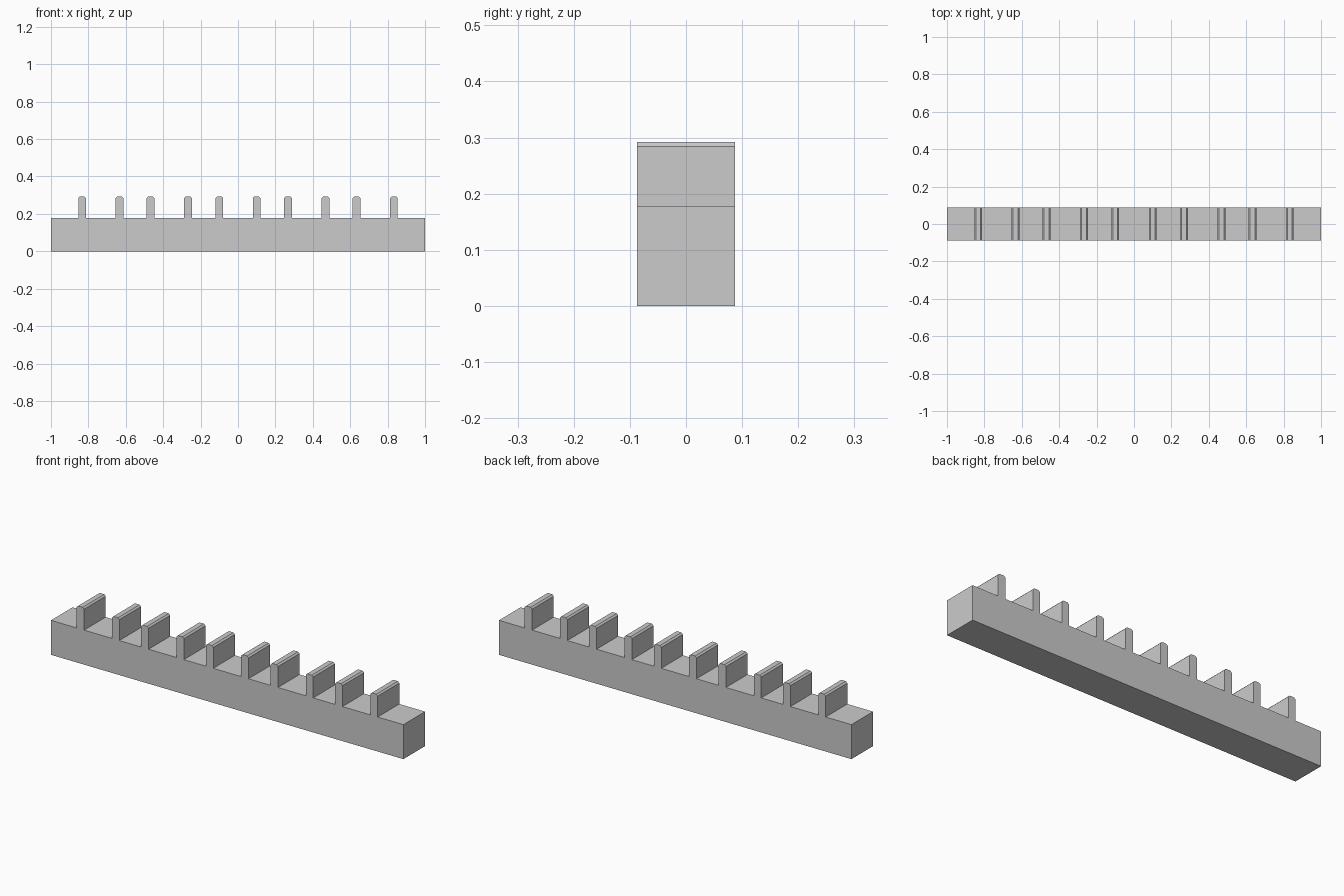
import bpy, bmesh

if "Cube" in bpy.data.objects:
    bpy.data.objects.remove(bpy.data.objects["Cube"])

HALF_L, HALF_W = 1.0, 0.0875
BODY_Z, TOP_Z = 0.177, 0.292
HALF_T, CHAMFER = 0.021, 0.008

# Unevenly spaced teeth, mirrored about the middle
right = [0.1, 0.267, 0.467, 0.633, 0.833]
centres = [-x for x in reversed(right)] + right

# Side profile of the rail: flat body with chamfered teeth
profile = [(-HALF_L, 0), (-HALF_L, BODY_Z)]
for c in centres:
    a, b = c - HALF_T, c + HALF_T
    profile += [(a, BODY_Z), (a, TOP_Z - CHAMFER), (a + CHAMFER, TOP_Z),
                (b - CHAMFER, TOP_Z), (b, TOP_Z - CHAMFER), (b, BODY_Z)]
profile += [(HALF_L, BODY_Z), (HALF_L, 0)]

# Extrude the profile through the rail's width
bm = bmesh.new()
face = bm.faces.new([bm.verts.new((x, -HALF_W, z)) for x, z in profile])
ext = bmesh.ops.extrude_face_region(bm, geom=[face], use_keep_orig=True)
moved = [v for v in ext["geom"] if isinstance(v, bmesh.types.BMVert)]
bmesh.ops.translate(bm, verts=moved, vec=(0, 2 * HALF_W, 0))
bmesh.ops.recalc_face_normals(bm, faces=bm.faces)

mesh = bpy.data.meshes.new("toothed_rail")
bm.to_mesh(mesh)
bm.free()
bpy.context.collection.objects.link(bpy.data.objects.new("toothed_rail", mesh))
